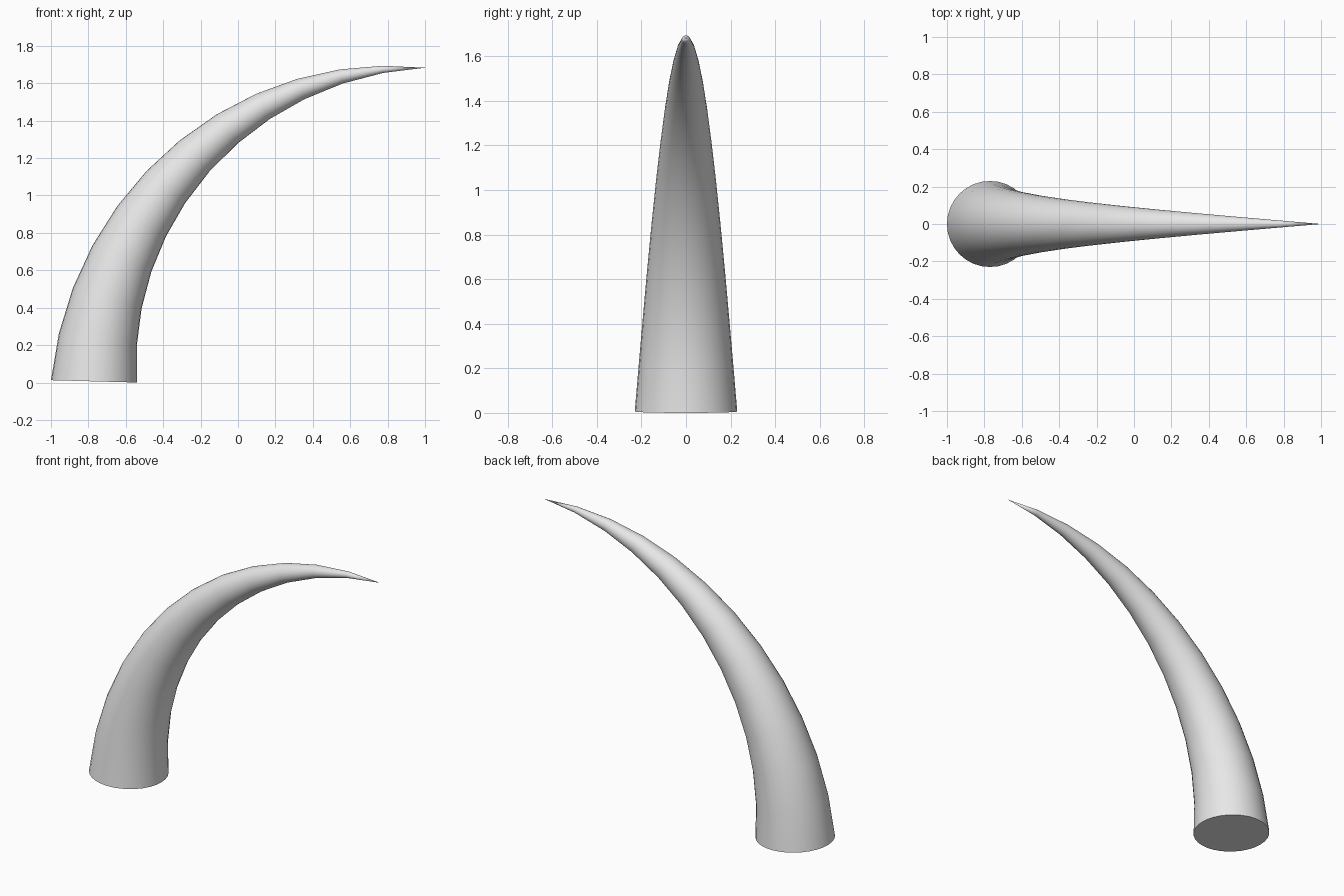
import bpy, bmesh, math
from mathutils import Vector

cube = bpy.data.objects.get("Cube")
if cube:
    bpy.data.objects.remove(cube, do_unlink=True)

SIDES, RINGS = 32, 12
BASE_RADIUS, BEND_RADIUS = 0.23, 1.724
TILT, SWEEP = 0.027, math.pi / 2
base_centre = Vector((-0.77, 0, BASE_RADIUS * math.sin(TILT)))

# Plain grey material
grey = bpy.data.materials.new("horn grey")
grey.use_nodes = True
colour = (0.8, 0.8, 0.8, 1)
grey.diffuse_color = colour
grey.node_tree.nodes["Principled BSDF"].inputs["Base Color"].default_value = colour


def arc_point(angle):
    """Point on the circular centre line of the horn."""
    return base_centre + BEND_RADIUS * Vector((
        math.cos(TILT) - math.cos(angle), 0, math.sin(angle) - math.sin(TILT)))


# Tapered rings swept along the bend
bm = bmesh.new()
rings = []
for i in range(RINGS):
    t = i / RINGS
    angle = TILT + SWEEP * t
    centre = arc_point(angle)
    outward = Vector((-math.cos(angle), 0, math.sin(angle)))
    sideways = Vector((0, -1, 0))
    radius = BASE_RADIUS * (1 - t)
    ring = []
    for k in range(SIDES):
        a = math.tau * k / SIDES
        ring.append(bm.verts.new(
            centre + radius * (outward * math.cos(a) + sideways * math.sin(a))))
    rings.append(ring)
tip = bm.verts.new(arc_point(TILT + SWEEP))

# Side walls, pointed end and flat base
for k in range(SIDES):
    n = (k + 1) % SIDES
    for low, high in zip(rings, rings[1:]):
        bm.faces.new((low[k], low[n], high[n], high[k]))
    bm.faces.new((rings[-1][k], rings[-1][n], tip))
bm.faces.new(rings[0])
bmesh.ops.recalc_face_normals(bm, faces=bm.faces)

mesh = bpy.data.meshes.new("horn")
bm.to_mesh(mesh)
bm.free()
mesh.materials.append(grey)
horn = bpy.data.objects.new("horn", mesh)
bpy.context.collection.objects.link(horn)

# Smooth walls with a crisp base rim
bpy.ops.object.select_all(action='DESELECT')
horn.select_set(True)
bpy.context.view_layer.objects.active = horn
bpy.ops.object.shade_smooth_by_angle(angle=math.radians(40))
